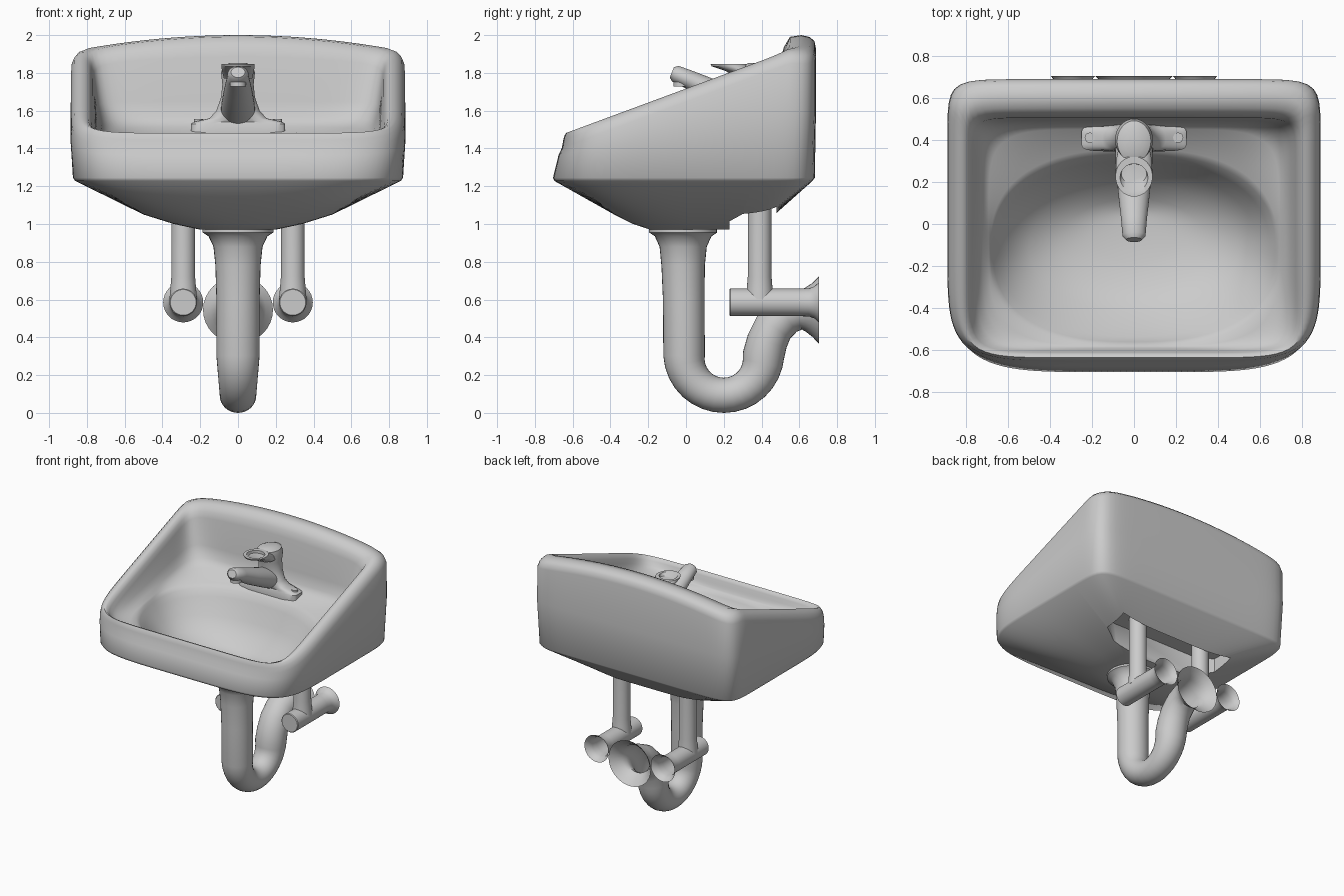
import bpy, bmesh, math
from mathutils import Vector


def finish(name, bm, angle=40):
    bmesh.ops.recalc_face_normals(bm, faces=bm.faces)
    me = bpy.data.meshes.new(name)
    bm.to_mesh(me)
    bm.free()
    ob = bpy.data.objects.new(name, me)
    bpy.context.collection.objects.link(ob)
    smooth(ob, angle)
    return ob


def smooth(ob, angle=40):
    bpy.ops.object.select_all(action='DESELECT')
    ob.select_set(True)
    bpy.context.view_layer.objects.active = ob
    bpy.ops.object.shade_smooth_by_angle(angle=math.radians(angle))


def loft(name, rings, caps=(True, True), angle=40):
    bm = bmesh.new()
    rows = [[bm.verts.new(p) for p in r] for r in rings]
    for a, b in zip(rows, rows[1:]):
        for i in range(len(a)):
            j = (i + 1) % len(a)
            bm.faces.new((a[i], a[j], b[j], b[i]))
    if caps[0]:
        bm.faces.new(rows[0][::-1])
    if caps[1]:
        bm.faces.new(rows[-1])
    return finish(name, bm, angle)


def oval(a, yf, yb, z, nf=2, nb=2, count=192):
    """Superellipse ring, z may be a number or a function of x, y."""
    cy, b = (yf + yb) / 2, (yb - yf) / 2
    out = []
    for i in range(count):
        t = 2 * math.pi * (i + 0.5) / count
        c, s = math.cos(t) * a, math.sin(t) * b
        n = nb if s > 0 else nf
        k = (abs(c / a) ** n + abs(s / b) ** n) ** (-1 / n)
        x, y = c * k, cy + s * k
        out.append(Vector((x, y, z(x, y) if callable(z) else z)))
    return out


def sweep(name, x, path, caps=(True, True), wide=1.0, count=32):
    """Tube along (y, z, radius) points in the plane of constant x."""
    rings = []
    for i, (y, z, r) in enumerate(path):
        p, q = path[max(i - 1, 0)], path[min(i + 1, len(path) - 1)]
        d = Vector((0, q[0] - p[0], q[1] - p[1])).normalized()
        n = Vector((0, -d.z, d.y))
        rings.append([Vector((x + wide * r * math.cos(t), y, z)) + n * r * math.sin(t)
                      for t in (2 * math.pi * k / count for k in range(count))])
    return loft(name, rings, caps)


def cylinder(name, x, y, z, r, h):
    return sweep(name, x, [(y, z, r), (y, z + h, r)])


# Sloping rim height with an arched back, and the deck inside the rim
def rim(drop):
    def f(x, y):
        k = min(max((y - 0.42) / 0.14, 0), 1)
        k = k * k * (3 - 2 * k)
        arch = 0.08 * max(1 - (x / 0.85) ** 2, 0) * k
        return min(1.48 + 0.37 * (y + 0.64), 1.92) + arch - drop
    return f


def deck(lift, slope=0.0):
    return lambda x, y: 1.38 + 0.125 * (y + 0.58) / 1.04 + lift + slope * (y + 0.6)


# Basin: underside, outer wall, rim, inner wall, deck and bowl in one loft
basin = loft("basin", [
    oval(0.20, -0.19, 0.25, 0.97, 2.2, 3),
    oval(0.34, -0.28, 0.37, 1.00, 2.4, 4),
    oval(0.50, -0.38, 0.47, 1.05, 2.6, 5),
    oval(0.862, -0.697, 0.67, 1.228, 5, 12),
    oval(0.874, -0.704, 0.682, 1.245, 5, 12),
    oval(0.887, -0.675, 0.688, lambda x, y: 1.36 + 0.17 * (y + 0.7), 5.5, 13),
    oval(0.883, -0.657, 0.688, rim(0.07), 6, 13),
    oval(0.868, -0.65, 0.68, rim(0.032), 6.5, 13),
    oval(0.846, -0.643, 0.655, rim(0.01), 7, 13),
    oval(0.82, -0.635, 0.61, rim(0), 8, 13),
    oval(0.795, -0.622, 0.55, rim(0.008), 9, 16),
    oval(0.778, -0.61, 0.518, rim(0.035), 9, 16),
    oval(0.768, -0.602, 0.504, rim(0.07), 8, 15),
    oval(0.745, -0.595, 0.494, deck(0.03, 0.10), 7, 11),
    oval(0.718, -0.588, 0.478, deck(0.01, 0.045), 5, 8),
    oval(0.69, -0.58, 0.45, deck(0, 0.01), 4, 6),
    oval(0.682, -0.572, 0.355, deck(-0.006), 2.8, 2.5),
    oval(0.67, -0.56, 0.33, deck(-0.03), 2.5, 2.4),
    oval(0.645, -0.535, 0.30, deck(-0.075), 2.3, 2.3),
    oval(0.59, -0.49, 0.255, 1.275, 2.2, 2.2),
    oval(0.50, -0.42, 0.19, 1.19),
    oval(0.35, -0.30, 0.12, 1.125),
    oval(0.20, -0.18, 0.08, 1.10),
    oval(0.06, -0.07, 0.05, 1.09),
], angle=60)

# Recess under the back where the supply pipes enter
cut = loft("recess_cutter", [[Vector((x, y, z)) for x, y in
           ((-0.5, 0.3), (-0.38, 0.23), (0.38, 0.23), (0.5, 0.3), (0.5, 0.48), (-0.5, 0.48))]
           for z in (0.9, 1.16)])
cut.hide_render = True
mod = basin.modifiers.new("recess", 'BOOLEAN')
mod.operation, mod.solver, mod.object = 'DIFFERENCE', 'EXACT', cut
bpy.context.view_layer.objects.active = basin
bpy.ops.object.modifier_apply(modifier="recess")
bpy.data.objects.remove(cut)
smooth(basin, 60)

# Drain trap with a flared wall flange
trap = [(-0.015, 0.985, 0.18), (-0.015, 0.955, 0.18), (-0.015, 0.935, 0.15),
        (-0.015, 0.88, 0.125), (-0.015, 0.78, 0.115), (-0.012, 0.6, 0.11)]
for k in range(17):
    t = math.pi * (1 + k / 16)
    trap.append((0.2 + 0.21 * math.cos(t), 0.303 + 0.21 * math.sin(t), 0.11 + 0.017 * math.sin(t)))
trap += [(0.43, 0.38, 0.108), (0.465, 0.455, 0.106), (0.525, 0.515, 0.105), (0.585, 0.542, 0.105),
         (0.63, 0.545, 0.115), (0.67, 0.545, 0.143), (0.703, 0.545, 0.178)]
sweep("drain_trap", 0, trap, (True, False), 1.04)

# Supply pipes, valves and wall flanges on both sides
for side, label in ((-1, "left"), (1, "right")):
    x = side * 0.29
    sweep("supply_pipe_" + label, x, [(0.39, 1.16, 0.063), (0.39, 0.72, 0.063),
                                      (0.39, 0.66, 0.068), (0.39, 0.6, 0.073)])
    sweep("supply_valve_" + label, x, [(0.23, 0.585, 0.068), (0.235, 0.585, 0.073), (0.6, 0.585, 0.073),
                                       (0.65, 0.585, 0.074), (0.68, 0.585, 0.085), (0.703, 0.585, 0.106)],
          (True, False))
    cylinder("faucet_screw_" + label, side * 0.21, 0.41, 1.53, 0.024, 0.025)

# Faucet: base plate flaring up into a column, with spout and cupped handle
loft("faucet_body", [
    oval(0.25, 0.345, 0.47, 1.48, 6, 6, 48),
    oval(0.25, 0.345, 0.47, 1.53, 6, 6, 48),
    oval(0.235, 0.35, 0.465, 1.54, 5, 5, 48),
    oval(0.15, 0.34, 0.475, 1.56, 3, 3, 48),
    oval(0.115, 0.33, 0.48, 1.60, 2, 2, 48),
    oval(0.09, 0.325, 0.485, 1.67, 2, 2, 48),
    oval(0.083, 0.32, 0.49, 1.74, 2, 2, 48),
    oval(0.09, 0.30, 0.50, 1.80, 2, 2, 48),
    oval(0.08, 0.295, 0.49, 1.835, 2, 2, 48),
    oval(0.045, 0.33, 0.45, 1.852, 2, 2, 48),
])
sweep("faucet_spout", 0, [(0.42, 1.58, 0.075), (0.3, 1.635, 0.072), (0.15, 1.70, 0.062),
                          (0.02, 1.763, 0.05), (-0.055, 1.795, 0.045), (-0.075, 1.803, 0.03)], wide=1.22)
cylinder("spout_outlet", 0, -0.025, 1.727, 0.042, 0.05)
loft("faucet_handle", [
    oval(0.075, 0.27, 0.42, 1.77, 2, 2, 48),
    oval(0.085, 0.21, 0.38, 1.81, 2, 2, 48),
    oval(0.088, 0.135, 0.33, 1.835, 2, 2, 48),
    oval(0.088, 0.13, 0.32, 1.846, 2, 2, 48),
    oval(0.066, 0.155, 0.286, 1.846, 2, 2, 48),
    oval(0.06, 0.19, 0.285, 1.825, 2, 2, 48),
])
